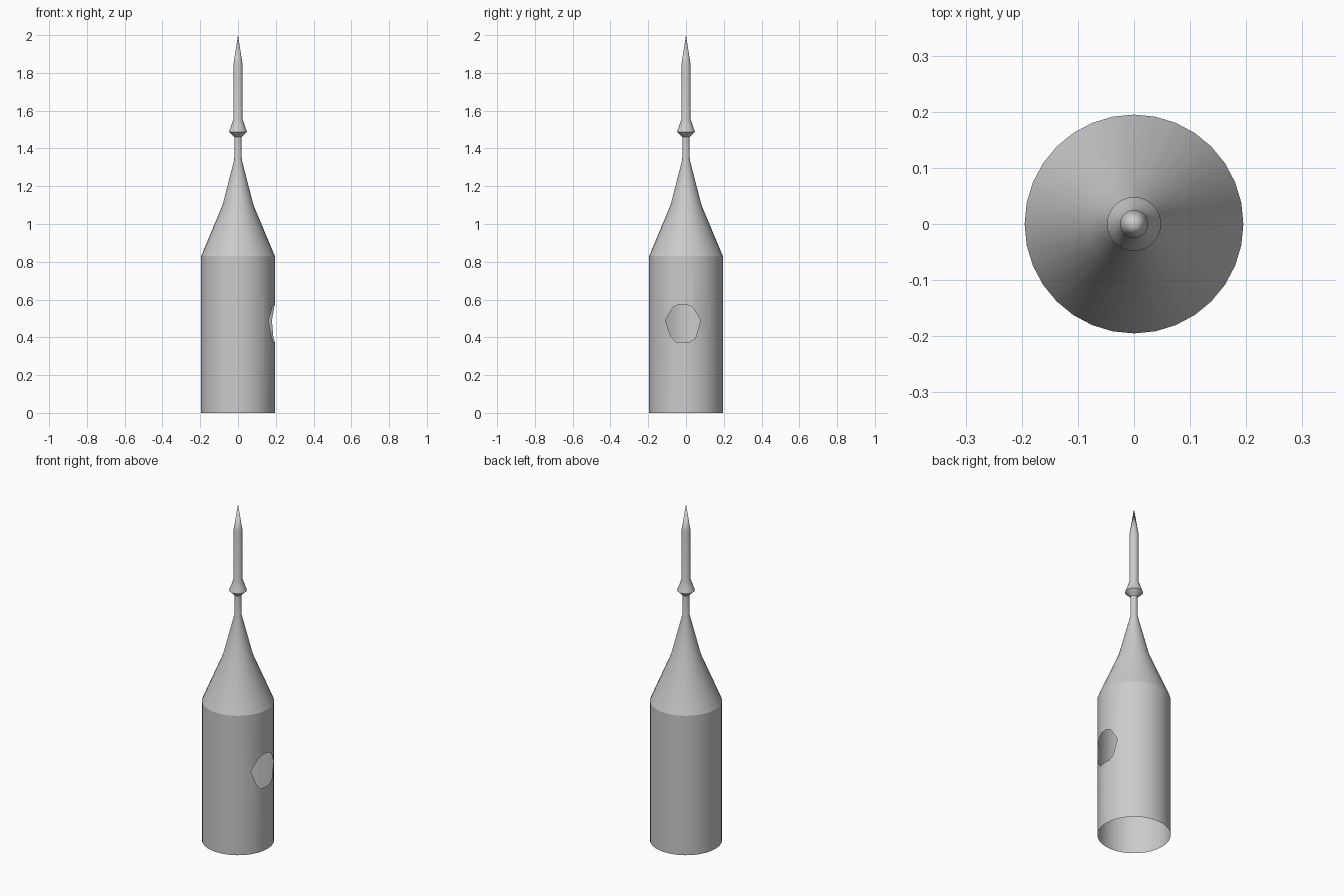
import bpy, bmesh, math
from mathutils import Vector

if "Cube" in bpy.data.objects:
    bpy.data.objects.remove(bpy.data.objects["Cube"])

SIDES = 32


def lathe(name, profile, hole=None):
    """Spin an open (radius, z) profile into a thin shell."""
    bm = bmesh.new()
    verts = [bm.verts.new((r, 0, z)) for r, z in profile]
    edges = [bm.edges.new(pair) for pair in zip(verts, verts[1:])]
    bmesh.ops.spin(bm, geom=verts + edges, cent=(0, 0, 0), axis=(0, 0, 1),
                   angle=math.tau, steps=SIDES, use_merge=False)
    bmesh.ops.remove_doubles(bm, verts=bm.verts, dist=0.0005)
    bmesh.ops.recalc_face_normals(bm, faces=bm.faces)
    top = max(bm.faces, key=lambda f: f.calc_center_median().z)
    if top.normal.dot(top.calc_center_median() * Vector((1, 1, 0))) < 0:
        bmesh.ops.reverse_faces(bm, faces=bm.faces)
    if hole:
        cut_hole(bm, hole)
    me = bpy.data.meshes.new(name)
    bm.to_mesh(me)
    bm.free()
    ob = bpy.data.objects.new(name, me)
    bpy.context.collection.objects.link(ob)
    bpy.context.view_layer.objects.active = ob
    ob.select_set(True)
    bpy.ops.object.shade_smooth_by_angle(angle=math.radians(30))
    ob.select_set(False)
    return ob


def cut_hole(bm, outline):
    """Slice the +x wall along a convex (y, z) outline, drop what is inside."""
    planes = []
    for (y0, z0), (y1, z1) in zip(outline, outline[1:] + outline[:1]):
        planes.append((Vector((0, y0, z0)), Vector((0, z1 - z0, y0 - y1))))
    inside = [f for f in bm.faces if f.calc_center_median().x > 0.1
              and f.calc_center_median().z < 0.8]
    for co, no in planes:
        geom = set(inside)
        for f in inside:
            geom.update(f.edges)
            geom.update(f.verts)
        res = bmesh.ops.bisect_plane(bm, geom=list(geom), plane_co=co,
                                     plane_no=no, dist=0.00001)
        faces = {f for f in list(inside) + res["geom"]
                 if f.is_valid and isinstance(f, bmesh.types.BMFace)}
        inside = [f for f in faces
                  if (f.calc_center_median() - co).dot(no) < 0]
    bmesh.ops.delete(bm, geom=inside, context="FACES")


# Hollow body, open below, with an entrance hole in the right side
entrance = [(-0.11, 0.49), (-0.08, 0.405), (-0.055, 0.376), (0.02, 0.376),
            (0.05, 0.395), (0.077, 0.49), (0.035, 0.56), (-0.0, 0.574),
            (-0.04, 0.574), (-0.07, 0.558)]
lathe("body", [(0.195, 0), (0.195, 0.83)], entrance)

# Flared conical roof and thin neck
lathe("roof", [(0.195, 0.83), (0.082, 1.10), (0.02, 1.34), (0.018, 1.46)])

# Collar and pointed finial
lathe("finial", [(0.018, 1.46), (0.048, 1.488), (0.036, 1.52), (0.025, 1.555),
                 (0.025, 1.84), (0, 2.0)])
